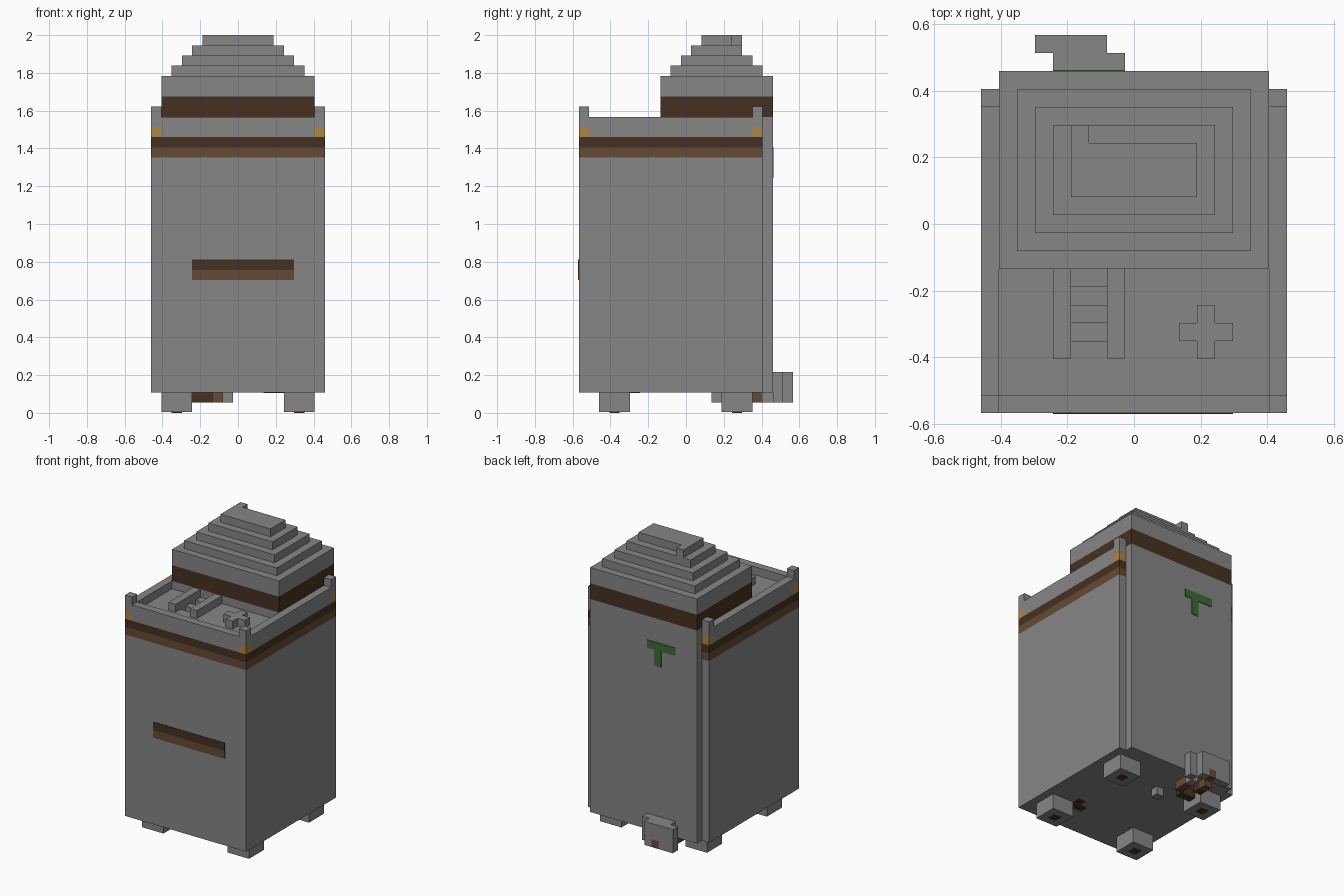
import bpy
import bmesh
from mathutils import Vector

if "Cube" in bpy.data.objects:
    bpy.data.objects.remove(bpy.data.objects["Cube"])

U = 2 / 37                       # size of one block
ORIGIN = Vector((8.5, 10.5, 0))  # block coordinates of the model centre
T = 0.07                         # thickness of painted plates, in blocks


def material(name, rgb):
    m = bpy.data.materials.new(name)
    m.use_nodes = True
    m.diffuse_color = (*rgb, 1)
    m.node_tree.nodes["Principled BSDF"].inputs["Base Color"].default_value = (*rgb, 1)
    return m


GRAY = material("stone gray", (0.24, 0.24, 0.24))
DARK = material("dark brown", (0.06, 0.031, 0.015))
BROWN = material("brown", (0.13, 0.068, 0.036))
ORANGE = material("orange", (0.43, 0.24, 0.05))
GREEN = material("green", (0.04, 0.15, 0.03))


def part(name, mat, *boxes):
    """One object made of boxes (x0, x1, y0, y1, z0, z1) in blocks."""
    bm = bmesh.new()
    for x0, x1, y0, y1, z0, z1 in boxes:
        lo, hi = Vector((x0, y0, z0)), Vector((x1, y1, z1))
        geo = bmesh.ops.create_cube(bm, size=1)
        for v in geo["verts"]:
            pos = (lo + hi) / 2 + v.co * (hi - lo)
            v.co = (pos - ORIGIN) * U
    me = bpy.data.meshes.new(name)
    bm.to_mesh(me)
    bm.free()
    me.materials.append(mat)
    ob = bpy.data.objects.new(name, me)
    bpy.context.collection.objects.link(ob)
    return ob


# main body with its two stripes and the back panel
part("body", GRAY, (0, 17, 0, 18, 2, 25))
part("lower_stripe", BROWN, (0, 17, 0, 18, 25, 26))
part("upper_stripe", DARK, (0, 17, 0, 18, 26, 27))
part("back_panel", GRAY, (1, 16, 18, 19, 2, 29))

# parapet walls, corner lamps and posts
part("parapet", GRAY, (1, 16, 0, 1, 27, 29), (0, 1, 1, 17, 27, 29), (16, 17, 1, 17, 27, 29))
corners = [(x, y) for x in (0, 16) for y in (0, 17)]
part("corner_lamps", ORANGE, *[(x, x + 1, y, y + 1, 27, 28) for x, y in corners])
part("corner_posts", GRAY, *[(x, x + 1, y, y + 1, 28, 30) for x, y in corners])

# roof deck with two slots between the ladder rails
part("deck", GRAY, (1, 5, 1, 8, 27, 28), (7, 16, 1, 8, 27, 28), (5, 7, 1, 8, 27, 27 + T),
     *[(5, 7, y0, y1, 27 + T, 28) for y0, y1 in ((1, 4), (5, 6), (7, 8))])
part("ladder_rails", GRAY, (4, 5, 3, 8, 28, 29), (7, 8, 3, 8, 28, 29))
part("roof_cross", GRAY, (12, 13, 3, 6, 28, 29), (11, 12, 4, 5, 28, 29), (13, 14, 4, 5, 28, 29))

# tower with stepped roof
part("tower_base", GRAY, (1, 16, 8, 18, 27, 29))
part("tower_stripe", DARK, (1, 16, 8, 19, 29, 31))
part("tower_top", GRAY, (1, 16, 8, 19, 31, 33))
for i in range(1, 4):
    part(f"roof_step_{i}", GRAY, (1 + i, 16 - i, 8 + i, 19 - i, 32 + i, 33 + i))
part("roof_cap", GRAY, (5, 12, 12, 15, 36, 37), (5, 6, 15, 16, 36, 37))

# painted slot on the front and sign on the back
part("front_slot_upper", DARK, (4, 14, -T, 0, 14, 15))
part("front_slot_lower", BROWN, (4, 14, -T, 0, 13, 14))
part("back_sign", GREEN, (4, 8, 19, 19 + T, 25, 26), (6, 7, 19, 19 + T, 23, 25))

# feet with a dark dot underneath
feet = [(x, y) for x in (1, 13) for y in (2, 14)]
part("feet", GRAY, *[(x, x + 3, y, y + 3, T, 2) for x, y in feet])
part("foot_dots", DARK, *[(x + 1, x + 2, y + 1, y + 2, 0, T) for x, y in feet])

# fitting at the lower back
part("fitting_plate", GRAY, (3, 7, 20, 21, 2, 4), (3, 5, 20, 21, 1, 2), (6, 7, 20, 21, 1, 2))
part("fitting_inlet", BROWN, (5, 6, 20, 21, 1, 2))
part("fitting_neck", GRAY, (4, 8, 19, 20, 2, 4), (7, 8, 19, 20, 1, 2), (6, 7, 18, 19, 1, 2))

# small pieces under the body
part("pipe_dark", DARK, (4, 6, 15, 16, 1, 2), (4, 5, 17, 18, 1, 2))
part("pipe_brown", BROWN, (6, 7, 16, 18, 1, 2), (4, 5, 18, 19, 1, 2))
part("under_peg", GRAY, (7, 8, 13, 14, 1, 2))
part("under_mark", DARK, (11, 13, 4, 5, 2 - T, 2), (12, 13, 5, 6, 2 - T, 2), (12, 13, 3, 4, 2 - T, 2))
